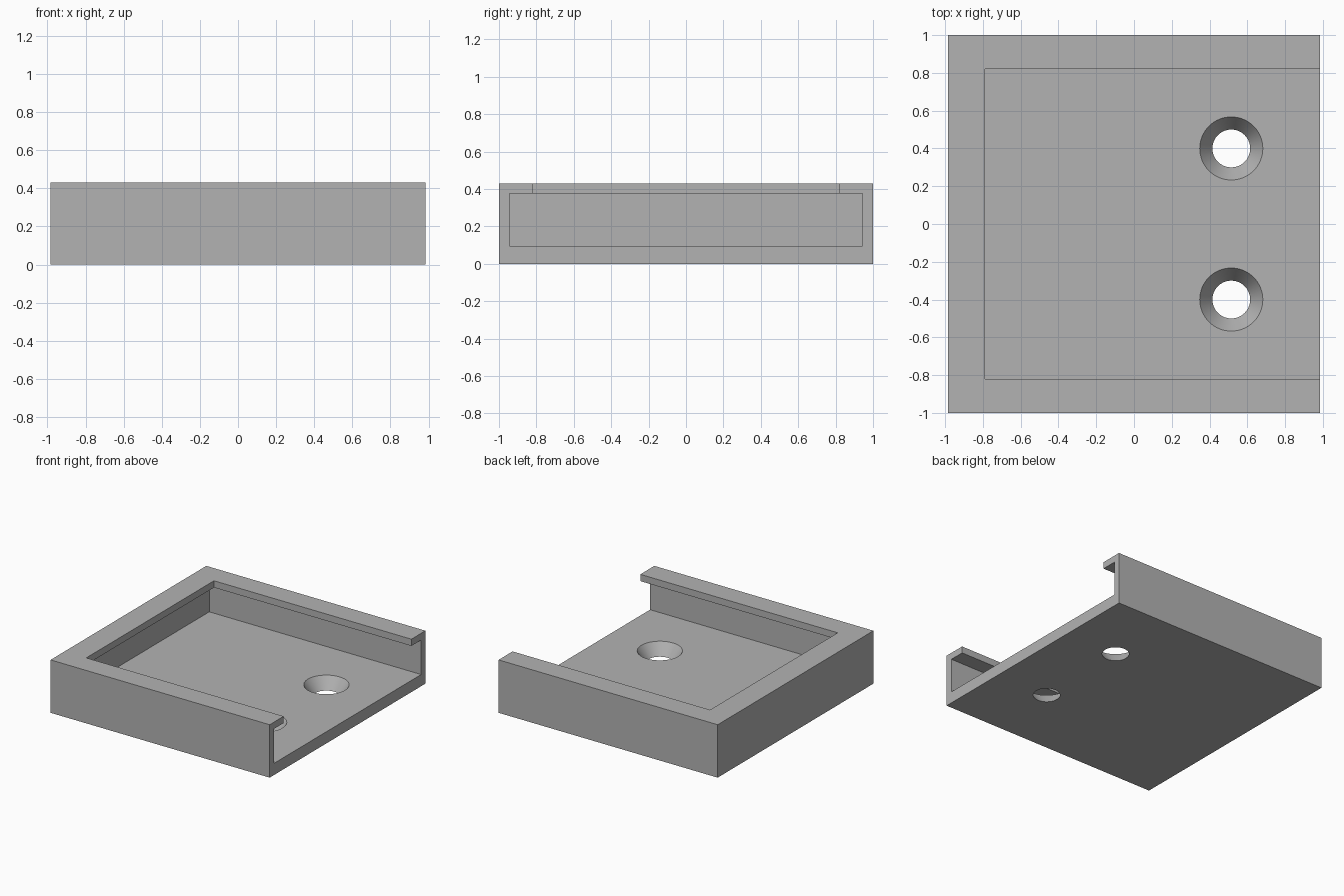
import bpy

# Remove the default cube only
old = bpy.data.objects.get("Cube")
if old:
    bpy.data.objects.remove(old, do_unlink=True)

# Main dimensions
HX, HY, HEIGHT = 0.985, 1.0, 0.43
FLOOR, LIP_BOTTOM = 0.095, 0.375
OVER = 0.2  # cutter overshoot

grey = bpy.data.materials.new("plain_grey")
grey.use_nodes = True
colour = (0.45, 0.45, 0.45, 1)
grey.diffuse_color = colour
grey.node_tree.nodes["Principled BSDF"].inputs["Base Color"].default_value = colour


def box(name, x, y, z):
    """Box spanning the given (low, high) ranges."""
    spans = (x, y, z)
    bpy.ops.mesh.primitive_cube_add(size=1, location=[(a + b) / 2 for a, b in spans])
    ob = bpy.context.object
    ob.name = name
    ob.scale = [b - a for a, b in spans]
    bpy.ops.object.transform_apply(location=True, rotation=False, scale=True)
    return ob


def cut(target, cutter):
    """Subtract the cutter from the target and discard it."""
    cutter.hide_render = True
    mod = target.modifiers.new("cut", 'BOOLEAN')
    mod.operation, mod.solver, mod.object = 'DIFFERENCE', 'EXACT', cutter
    bpy.ops.object.select_all(action='DESELECT')
    target.select_set(True)
    bpy.context.view_layer.objects.active = target
    bpy.ops.object.modifier_apply(modifier=mod.name)
    bpy.data.objects.remove(cutter, do_unlink=True)


# Solid tray body
tray = box("mounting_tray", (-HX, HX), (-HY, HY), (0, HEIGHT))

# Wide slot under the lip, open at the +x end
cut(tray, box("slot_cutter", (-0.92, HX + OVER), (-0.945, 0.945), (FLOOR, LIP_BOTTOM)))

# Narrower opening through the top, leaving an overhanging lip
cut(tray, box("opening_cutter", (-0.79, HX + OVER), (-0.82, 0.82),
              (LIP_BOTTOM - 0.1, HEIGHT + OVER)))

# Two countersunk screw holes in the floor
R_TOP, R_BOTTOM, EXTRA = 0.167, 0.1, 0.02
slope = (R_TOP - R_BOTTOM) / FLOOR
for side in (-1, 1):
    bpy.ops.mesh.primitive_cone_add(
        vertices=64, radius1=R_BOTTOM - slope * EXTRA, radius2=R_TOP + slope * EXTRA,
        depth=FLOOR + 2 * EXTRA, location=(0.515, side * 0.4, FLOOR / 2))
    cut(tray, bpy.context.object)

tray.data.materials.clear()
tray.data.materials.append(grey)
for face in tray.data.polygons:
    face.material_index = 0

# Smooth hole walls, sharp edges everywhere else
bpy.ops.object.select_all(action='DESELECT')
tray.select_set(True)
bpy.context.view_layer.objects.active = tray
bpy.ops.object.shade_smooth_by_angle()
